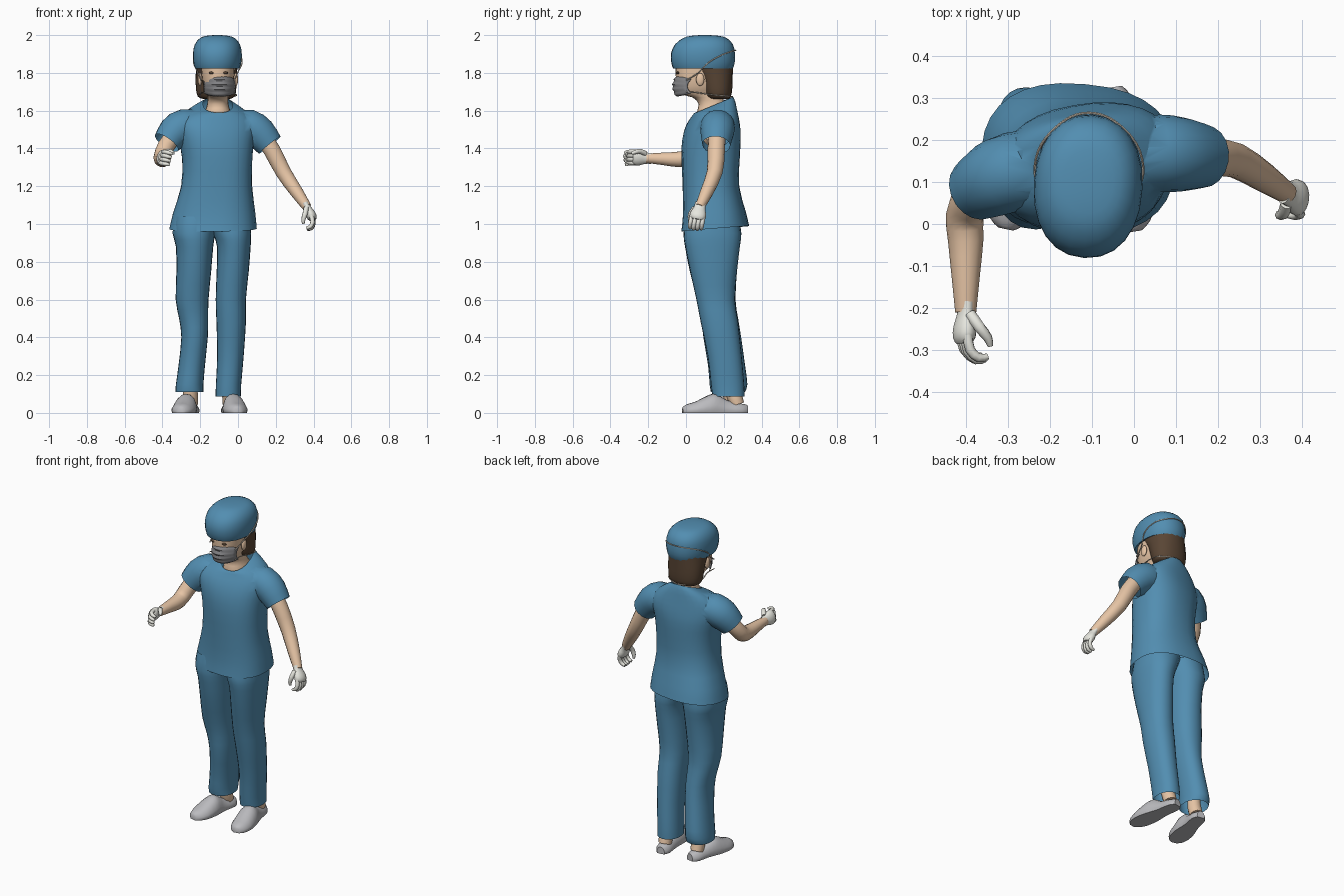
import bpy, bmesh, math
from mathutils import Vector as V

if "Cube" in bpy.data.objects:
    bpy.data.objects.remove(bpy.data.objects["Cube"])


def mat(name, c):
    m = bpy.data.materials.new(name)
    m.diffuse_color = (*c, 1)
    m.use_nodes = True
    m.node_tree.nodes["Principled BSDF"].inputs["Base Color"].default_value = m.diffuse_color
    return m


BLUE = mat("scrub_blue", (.085, .27, .44))
SKIN = mat("skin", (.80, .56, .38))
HAIR = mat("hair_brown", (.10, .06, .035))
GLOVE = mat("glove_white", (.80, .80, .74))
MASK = mat("mask_grey", (.22, .22, .23))
SHOE = mat("shoe_grey", (.50, .50, .52))
TIE = mat("tie_tan", (.70, .62, .52))


def select(o):
    bpy.ops.object.select_all(action='DESELECT')
    o.select_set(True)
    bpy.context.view_layer.objects.active = o


def smooth(o, angle=50):
    select(o)
    bpy.ops.object.shade_smooth_by_angle(angle=math.radians(angle))
    return o


def skin_rings(name, rings, m, caps=True, closed=True):
    n = len(rings[0])
    faces = [(i * n + j, i * n + (j + 1) % n, (i + 1) * n + (j + 1) % n, (i + 1) * n + j)
             for i in range(len(rings) - 1) for j in range(n if closed else n - 1)]
    if caps:
        faces += [tuple(range(n))[::-1], tuple((len(rings) - 1) * n + j for j in range(n))]
    me = bpy.data.meshes.new(name)
    me.from_pydata([v for r in rings for v in r], [], faces)
    bm = bmesh.new()
    bm.from_mesh(me)
    bmesh.ops.recalc_face_normals(bm, faces=bm.faces)
    bm.to_mesh(me)
    bm.free()
    me.materials.append(m)
    o = bpy.data.objects.new(name, me)
    bpy.context.collection.objects.link(o)
    return smooth(o)


def spline(rows, k):
    # Catmull-Rom interpolation of parameter rows
    out = []
    for i in range(len(rows) - 1):
        p = [rows[max(0, min(len(rows) - 1, i + d))] for d in (-1, 0, 1, 2)]
        for s in range(k):
            t = s / k
            out.append([b + .5 * t * (c - a + t * (2*a - 5*b + 4*c - d + t * (3*(b - c) + d - a)))
                        for a, b, c, d in zip(*p)])
    return out + [list(rows[-1])]


def loft(name, rows, m, n=24, k=2, e=2.2):
    # rows: cx, cy, z, rx, ry, yaw degrees, slope of z along y
    rows = [tuple(r) + (0,) * (7 - len(r)) for r in rows]
    rings = []
    for cx, cy, z, rx, ry, yaw, tilt in spline(rows, k):
        w, ring = math.radians(yaw), []
        for j in range(n):
            a = 2 * math.pi * j / n
            c, s = math.cos(a), math.sin(a)
            x = rx * math.copysign(abs(c) ** (2 / e), c)
            y = ry * math.copysign(abs(s) ** (2 / e), s)
            ring.append((cx + x * math.cos(w) - y * math.sin(w),
                         cy + x * math.sin(w) + y * math.cos(w), z + tilt * y))
        rings.append(ring)
    return skin_rings(name, rings, m)


def tube(name, rows, m, n=14, k=2, ref=(0, 1, 0), flat=1):
    # rows: x, y, z, radius
    rows = spline(rows, k)
    P = [V(r[:3]) for r in rows]
    rings = []
    for i, r in enumerate(rows):
        t = (P[min(i + 1, len(P) - 1)] - P[max(i - 1, 0)]).normalized()
        u = (V(ref) - t * t.dot(V(ref))).normalized()
        v = t.cross(u)
        rings.append([P[i] + u * r[3] * math.cos(2 * math.pi * j / n) + v * r[3] * flat * math.sin(2 * math.pi * j / n)
                      for j in range(n)])
    return skin_rings(name, rings, m)


def union(name, parts, open_ends=True):
    base = parts[0]
    base.name = name
    for p in parts[1:]:
        md = base.modifiers.new("join", 'BOOLEAN')
        md.operation, md.solver, md.object = 'UNION', 'EXACT', p
        select(base)
        bpy.ops.object.modifier_move_to_index(modifier=md.name, index=0)
        bpy.ops.object.modifier_apply(modifier=md.name)
        bpy.data.objects.remove(p)
    if open_ends:
        bm = bmesh.new()
        bm.from_mesh(base.data)
        bmesh.ops.delete(bm, geom=[f for f in bm.faces if len(f.verts) > 12], context='FACES')
        bm.to_mesh(base.data)
        bm.free()
    return smooth(base)


def ball(name, c, s, m):
    bpy.ops.mesh.primitive_uv_sphere_add(segments=14, ring_count=8, location=c)
    o = bpy.context.object
    o.name, o.scale = name, s
    o.data.materials.append(m)
    return smooth(o)


# Tunic with two sleeves
body = loft("tunic", [
    (-.132, .155, .975, .232, .178, -5, .08), (-.126, .15, 1.06, .218, .165, -4, .05),
    (-.113, .132, 1.2, .188, .15, 0), (-.11, .13, 1.35, .186, .153, 6),
    (-.115, .135, 1.45, .2, .15, 10), (-.115, .143, 1.52, .212, .135, 12),
    (-.113, .15, 1.575, .185, .118, 11, .1), (-.108, .152, 1.615, .125, .108, 8, .28),
    (-.107, .15, 1.632, .078, .1, 3, .42)], BLUE, 32, e=2.4)
s1 = tube("sleeve_a", [(-.21, .14, 1.515, .088), (-.285, .125, 1.515, .094), (-.335, .105, 1.485, .09),
                       (-.378, .08, 1.43, .074)], BLUE, 18)
s2 = tube("sleeve_b", [(-.0, .165, 1.515, .085), (.06, .168, 1.515, .092), (.115, .165, 1.48, .088),
                       (.168, .16, 1.418, .074)], BLUE, 18)
union("tunic", [body, s1, s2])

# Trousers
leg1 = loft("trousers", [
    (-.22, .14, 1.04, .12, .14), (-.233, .14, .95, .113, .153), (-.23, .14, .88, .099, .145),
    (-.234, .145, .75, .092, .125), (-.243, .16, .6, .087, .102), (-.235, .178, .5, .077, .098),
    (-.23, .192, .4, .07, .1), (-.245, .215, .25, .07, .098), (-.256, .225, .15, .073, .1),
    (-.257, .222, .11, .074, .09)], BLUE)
leg2 = loft("leg_b", [
    (-.055, .14, 1.035, .12, .138), (-.032, .14, .95, .102, .152), (-.022, .141, .88, .089, .144),
    (-.028, .146, .75, .085, .124), (-.038, .157, .6, .08, .102), (-.036, .177, .48, .078, .099),
    (-.04, .205, .3, .07, .09), (-.05, .22, .15, .067, .088), (-.052, .225, .088, .067, .085)], BLUE)
union("trousers", [leg1, leg2])

# Head, neck, ears and eyes
loft("head", [
    (-.107, .15, 1.54, .09, .085), (-.107, .145, 1.59, .07, .088), (-.107, .135, 1.635, .056, .068),
    (-.106, .115, 1.67, .055, .08), (-.104, .065, 1.69, .058, .1), (-.105, .065, 1.73, .078, .115),
    (-.106, .072, 1.8, .088, .127), (-.107, .08, 1.87, .092, .135)], SKIN, 20)
for s in (-1, 1):
    ball("ear", (-.106 + s * .095, .075, 1.765), (.012, .022, .034), SKIN)
    ball("eye", (-.103 + s * .036, -.043, 1.8), (.016, .01, .007), HAIR)

# Hair
loft("hair", [
    (-.115, .175, 1.662, .07, .05), (-.115, .17, 1.675, .098, .068), (-.116, .165, 1.72, .107, .08),
    (-.115, .155, 1.78, .109, .092), (-.112, .125, 1.85, .11, .125)], HAIR, 20)

# Surgical cap
loft("surgical_cap", [
    (-.109, .09, 1.835, .1, .138, -3), (-.109, .09, 1.822, .117, .157, -3), (-.109, .09, 1.86, .127, .169, -3),
    (-.109, .09, 1.905, .129, .169, -3), (-.109, .095, 1.95, .12, .154, -3), (-.109, .1, 1.983, .094, .118, -3),
    (-.109, .1, 1.996, .06, .075, -3), (-.109, .1, 2.0, .015, .02, -3)], BLUE, 24)

# Pleated face mask
rows = []
for i in range(13):
    v = i / 12
    row = []
    for j in range(15):
        u = j / 7 - 1
        pleat = .007 * (i % 3) / 2 * (1 - u ** 4)
        half = .054 - .017 * abs(u) ** 3
        bulge = .02 * (2 * v - 1) ** 2
        row.append((-.098 + .084 * u, -.068 - pleat + bulge + .075 * abs(u) ** 2.3, 1.729 + half * (1 - 2 * v)))
    rows.append(row)
mask = skin_rings("face_mask", rows, MASK, caps=False, closed=False)
mask.modifiers.new("thickness", 'SOLIDIFY').thickness = .004

# Mask ties: upper pair crosses the cap, lower pair runs round the neck
for name, half in (("upper_tie", [(-.018, 0, 1.76), (-.004, .06, 1.797), (.022, .12, 1.855), (.006, .19, 1.895),
                                  (-.05, .247, 1.915)]),
                   ("lower_tie", [(-.018, 0, 1.70), (-.025, .06, 1.695), (-.01, .13, 1.685), (-.02, .2, 1.678)])):
    end = (-.108, .264, 1.92) if name == "upper_tie" else (-.112, .245, 1.675)
    path = half + [end] + [(-.214 - x, y, z) for x, y, z in half[::-1]]
    tube(name, [(*p, .0032) for p in path], TIE, 6, 4, ref=(0, .2, 1))

# Arms
tube("right_arm", [(-.335, .11, 1.475, .045), (-.382, .065, 1.41, .046), (-.402, .02, 1.355, .045),
                   (-.4, -.04, 1.342, .042), (-.4, -.12, 1.345, .034), (-.4, -.21, 1.348, .025)], SKIN, ref=(1, 0, 0))
tube("left_arm", [(.12, .165, 1.48, .045), (.18, .16, 1.39, .046), (.24, .152, 1.275, .042),
                  (.31, .11, 1.17, .035), (.365, .072, 1.09, .025)], SKIN)


# Gloved hands: d along the hand, s towards the thumb side, n out of the palm
def hand(side, w, d, s, n):
    w, d = V(w), V(d).normalized()
    s = (V(s) - d * d.dot(V(s))).normalized()
    n = (V(n) - d * d.dot(V(n)) - s * s.dot(V(n))).normalized()

    def at(a, b, c, r):
        return (*(w + d * a + s * b + n * c), r)
    tube(side + "_glove", [at(-.015, 0, 0, .030), at(.015, 0, 0, .031), at(.045, 0, 0, .042), at(.07, 0, 0, .042),
                           at(.083, 0, .002, .03)], GLOVE, 14, ref=s, flat=.62)
    for i in range(4):
        b, L = .031 - .0205 * i, (.92, 1, .95, .8)[i]
        tube(side + "_finger", [at(.065, b, 0, .012), at(.07 + .032 * L, b, .008, .012),
                                at(.07 + .052 * L, b, .03, .011), at(.07 + .048 * L, b * .95, .052, .008)],
             GLOVE, 8, ref=s)
    tube(side + "_thumb", [at(.015, .025, .005, .014), at(.045, .042, .025, .014), at(.07, .04, .048, .011),
                           at(.088, .035, .056, .007)], GLOVE, 8, ref=n)


hand("right", (-.4, -.2, 1.348), (-.05, -1, .06), (.25, 0, 1), (1, 0, -.25))
hand("left", (.362, .075, 1.097), (.42, -.2, -.85), (0, -1, 0), (-1, 0, -.4))


# Clogs with bare ankles: station along the foot, half width, height
def shoe(side, toe, heel, ankle):
    a, b = V((*toe, 0)), V((*heel, 0))
    ax = (b - a).normalized()
    sx = V((-ax.y, ax.x, 0))
    rings = []
    for t, w, h in spline([(0, .018, .03), (.06, .043, .045), (.2, .062, .06), (.4, .062, .092), (.52, .055, .1),
                           (.68, .046, .068), (.9, .044, .05), (1, .024, .042)], 2):
        c = a + (b - a) * t
        prof = [(-.92, 0), (-1, .18), (-.96, .42), (-.72, .78), (-.35, .96), (0, 1)]
        prof += [(-x, z) for x, z in prof[-2::-1]]
        rings.append([c + sx * x * w + V((0, 0, z * h)) for x, z in prof])
    skin_rings(side + "_shoe", rings, SHOE)
    x, y = ankle
    h = b - ax * .055
    tube(side + "_ankle", [(x, y, .24, .045), (x, y, .15, .038), (h.x, h.y - .015, .09, .04),
                           (h.x, h.y, .045, .038)], SKIN, 12)


shoe("right", (-.305, -.012), (-.24, .305), (-.255, .225))
shoe("left", (.0, -.018), (-.052, .325), (-.052, .228))
